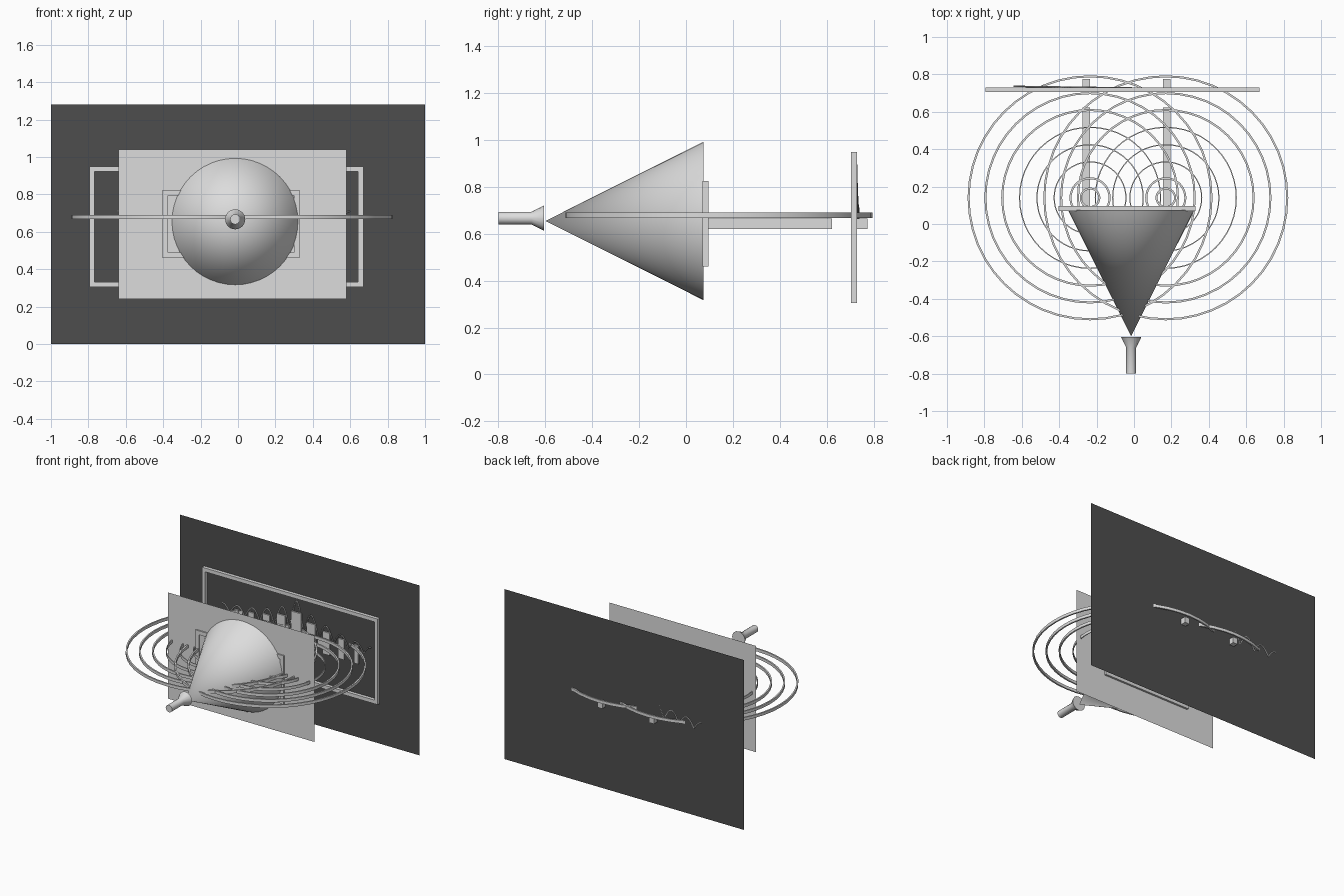
import bpy, bmesh, math
from mathutils import Matrix, Vector

old = bpy.data.objects.get("Cube")
if old:
    bpy.data.objects.remove(old, do_unlink=True)


def material(name, value):
    m = bpy.data.materials.new(name)
    m.use_nodes = True
    colour = (value, value, value, 1)
    m.diffuse_color = colour
    m.node_tree.nodes["Principled BSDF"].inputs["Base Color"].default_value = colour
    return m


LIGHT = material("light grey", 0.72)
DARK = material("charcoal", 0.075)


def finish(name, bm, mat=LIGHT, smooth=False):
    bmesh.ops.recalc_face_normals(bm, faces=bm.faces)
    mesh = bpy.data.meshes.new(name)
    bm.to_mesh(mesh)
    bm.free()
    mesh.materials.append(mat)
    ob = bpy.data.objects.new(name, mesh)
    bpy.context.collection.objects.link(ob)
    if smooth:
        bpy.ops.object.select_all(action="DESELECT")
        ob.select_set(True)
        bpy.context.view_layer.objects.active = ob
        bpy.ops.object.shade_smooth_by_angle(angle=math.radians(35))
    return ob


def add_box(bm, lo, hi):
    lo, hi = Vector(lo), Vector(hi)
    mat = Matrix.Translation((lo + hi) / 2) @ Matrix.Diagonal((*(hi - lo), 1))
    bmesh.ops.create_cube(bm, size=1, matrix=mat)


def sheet(name, x0, x1, y, z0, z1, mat):
    bm = bmesh.new()
    corners = [(x0, y, z0), (x1, y, z0), (x1, y, z1), (x0, y, z1)]
    bm.faces.new([bm.verts.new(c) for c in corners])
    bm.normal_update()
    mesh = bpy.data.meshes.new(name)
    bm.to_mesh(mesh)
    bm.free()
    mesh.materials.append(mat)
    bpy.context.collection.objects.link(bpy.data.objects.new(name, mesh))


def frame(name, x0, x1, y0, y1, z0, z1, t):
    # Rectangular border of square bars
    bm = bmesh.new()
    for a, b in ((x0, x0 + t), (x1 - t, x1)):
        add_box(bm, (a, y0, z0), (b, y1, z1))
    for a, b in ((z0, z0 + t), (z1 - t, z1)):
        add_box(bm, (x0 + t, y0, a), (x1 - t, y1, b))
    finish(name, bm)


def lathe(name, profile, cx, cz, sides):
    # Spin (radius, y) points around an axis along y
    bm = bmesh.new()
    verts = [bm.verts.new((cx + r, y, cz)) for r, y in profile]
    edges = [bm.edges.new(p) for p in zip(verts, verts[1:])]
    bmesh.ops.spin(bm, geom=verts + edges, cent=(cx, 0, cz), axis=(0, 1, 0),
                   angle=2 * math.pi, steps=sides, use_duplicate=False)
    bmesh.ops.remove_doubles(bm, verts=bm.verts, dist=0.0005)
    finish(name, bm, smooth=True)


# Screen and slit plate
sheet("screen", -1, 1, 0.735, 0, 1.28, DARK)
sheet("slit_plate", -0.64, 0.58, 0.08, 0.24, 1.04, LIGHT)

# Borders on the plate and on the screen
frame("plate_frame", -0.405, 0.33, 0.07, 0.095, 0.46, 0.825, 0.03)
frame("screen_frame", -0.795, 0.67, 0.705, 0.73, 0.305, 0.95, 0.028)

# Beam cone and emitter nozzle
lathe("beam_cone", [(0, -0.6), (0.338, 0.075), (0, 0.075)], -0.015, 0.655, 48)
lathe("emitter", [(0, -0.8), (0.027, -0.8), (0.027, -0.66),
                  (0.054, -0.605), (0, -0.605)], -0.015, 0.667, 16)

# Wave rings around each slit
RADII = (0.055, 0.11, 0.195, 0.287, 0.38, 0.475, 0.565, 0.655)
for side, cx in (("right", -0.235), ("left", 0.17)):
    bm = bmesh.new()
    for i, r in enumerate(RADII):
        w = 0.006 if 2 <= i <= 4 else 0.011
        steps = 48
        loops = []
        for k in range(steps):
            a = 2 * math.pi * k / steps
            loops.append([bm.verts.new((cx + q * math.cos(a), 0.14 + q * math.sin(a), z))
                          for q, z in ((r - w, 0.668), (r, 0.668), (r, 0.69), (r - w, 0.69))])
        for k in range(steps):
            p, q = loops[k], loops[(k + 1) % steps]
            for j in range(4):
                n = (j + 1) % 4
                bm.faces.new((p[j], p[n], q[n], q[j]))
    finish("wave_rings_" + side, bm, smooth=True)

# Beam bars running from the slits, with a gap before the screen
for side, cx in (("right", -0.255), ("left", 0.175)):
    bm = bmesh.new()
    for y0, y1 in ((0.08, 0.623), (0.725, 0.775)):
        add_box(bm, (cx - 0.02, y0, 0.62), (cx + 0.02, y1, 0.665))
    finish("beam_bar_" + side, bm)

# Intensity curve: narrow humps shrinking away from the middle
CENTRE, PITCH, BASE = -0.02, 0.125, 0.655


def height(x):
    return 0.04 + 0.2 * math.exp(-abs(x - CENTRE) / 0.25)


curve = bpy.data.curves.new("intensity_curve", "CURVE")
curve.dimensions = "3D"
curve.bevel_depth = 0.004
curve.bevel_resolution = 1
curve.use_fill_caps = True
spline = curve.splines.new("POLY")
count = 160
spline.points.add(count)
for i, p in enumerate(spline.points):
    x = -0.645 + 1.25 * i / count
    wave = abs(math.cos(math.pi * (x - CENTRE) / PITCH))
    p.co = (x, 0.727 - 0.014 * x, BASE + height(x) * wave, 1)
curve.materials.append(LIGHT)
bpy.context.collection.objects.link(bpy.data.objects.new("intensity_curve", curve))

# Fringe bars under the humps
bm = bmesh.new()
for k in range(-4, 5):
    x = CENTRE + k * PITCH
    half = 0.042 - 0.006 * abs(k)
    add_box(bm, (x - half, 0.718, 0.56), (x + half, 0.728, BASE + 0.65 * height(x)))
finish("fringe_bars", bm)
